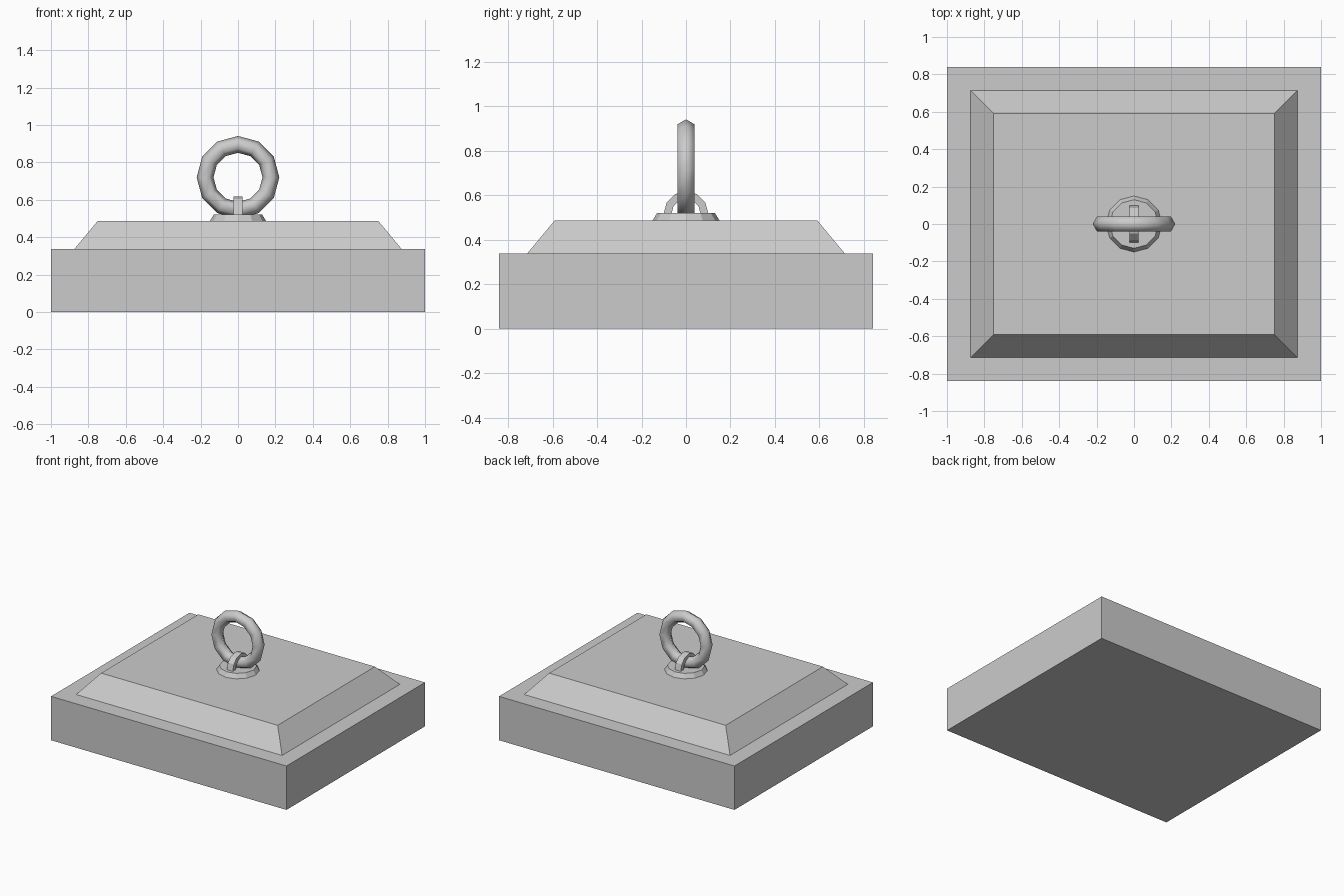
import bpy
import math

cube = bpy.data.objects.get("Cube")
if cube:
    bpy.data.objects.remove(cube, do_unlink=True)

GREY = 0.6
metal = bpy.data.materials.new("grey_metal")
metal.use_nodes = True
metal.diffuse_color = (GREY, GREY, GREY, 1)
metal.node_tree.nodes["Principled BSDF"].inputs["Base Color"].default_value = (GREY, GREY, GREY, 1)


def add_mesh(name, verts, faces, smooth=False):
    mesh = bpy.data.meshes.new(name)
    mesh.from_pydata(verts, [], faces)
    mesh.materials.append(metal)
    obj = bpy.data.objects.new(name, mesh)
    bpy.context.collection.objects.link(obj)
    if smooth:
        bpy.ops.object.select_all(action="DESELECT")
        obj.select_set(True)
        bpy.context.view_layer.objects.active = obj
        bpy.ops.object.shade_smooth_by_angle(angle=math.radians(62))
    return obj


def loft(name, rings, smooth=False):
    """Skin closed rings of equal length and cap both ends."""
    n = len(rings[0])
    faces = [(k * n + i, k * n + (i + 1) % n, (k + 1) * n + (i + 1) % n, (k + 1) * n + i)
             for k in range(len(rings) - 1) for i in range(n)]
    faces += [tuple(reversed(range(n))), tuple(range((len(rings) - 1) * n, len(rings) * n))]
    return add_mesh(name, [p for ring in rings for p in ring], faces, smooth)


def rectangle(x, y, z):
    return [(-x, -y, z), (x, -y, z), (x, y, z), (-x, y, z)]


def circle(radius, z, n=12):
    steps = [math.tau * i / n for i in range(n)]
    return [(radius * math.cos(a), radius * math.sin(a), z) for a in steps]


# Block and bevelled top
loft("base_block", [rectangle(1, 0.84, 0), rectangle(1, 0.84, 0.337)])
loft("bevelled_top", [rectangle(0.875, 0.715, 0.337), rectangle(0.75, 0.59, 0.487)])

# Round mounting plate
loft("mounting_plate", [circle(0.15, 0.487), circle(0.13, 0.52)])

# Square-section arch standing on the plate, running front to back
arch = []
for i in range(7):
    a = math.pi * i / 6
    arch.append([(x, r * math.cos(a), 0.518 + r * math.sin(a))
                 for x, r in ((-0.025, 0.065), (0.025, 0.065), (0.025, 0.1), (-0.025, 0.1))])
loft("ring_holder", arch)

# Pull ring: twelve segments, hexagonal section
SEGMENTS, SIDES = 12, 6
verts, faces = [], []
for i in range(SEGMENTS):
    a = math.tau * i / SEGMENTS
    for j in range(SIDES):
        b = math.tau * j / SIDES
        r = 0.176 + 0.045 * math.cos(b)
        verts.append((r * math.cos(a), 0.045 * math.sin(b), 0.72 + r * math.sin(a)))
        i2, j2 = (i + 1) % SEGMENTS, (j + 1) % SIDES
        faces.append((i * SIDES + j, i * SIDES + j2, i2 * SIDES + j2, i2 * SIDES + j))
add_mesh("pull_ring", verts, faces, True)
